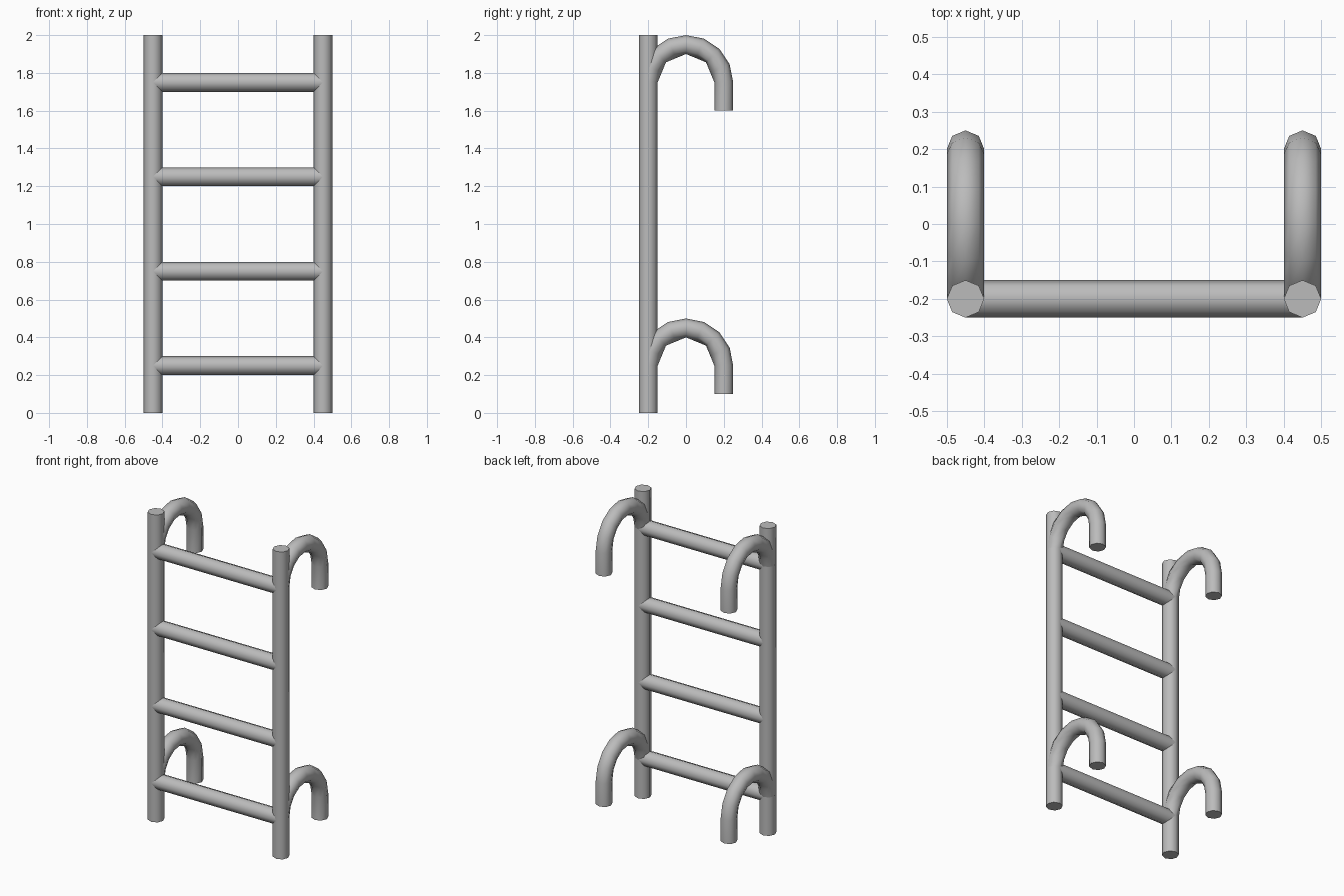
import bpy
import bmesh
from math import radians, sin, cos, pi
from mathutils import Vector

cube = bpy.data.objects.get("Cube")
if cube:
    bpy.data.objects.remove(cube, do_unlink=True)

SIDES = 8
TUBE = 0.05        # tube radius
RAIL_X = 0.45
RAIL_Y = -0.2
BEND = 0.2         # hook bend radius
ARC_STEPS = 8

metal = bpy.data.materials.new("grey_metal")
metal.use_nodes = True
metal.diffuse_color = (0.5, 0.5, 0.5, 1)
metal.node_tree.nodes["Principled BSDF"].inputs["Base Color"].default_value = metal.diffuse_color


def tube(name, rings):
    """Skin a list of eight-point rings and cap both ends."""
    bm = bmesh.new()
    loops = [[bm.verts.new(p) for p in ring] for ring in rings]
    for a, b in zip(loops, loops[1:]):
        for i in range(SIDES):
            j = (i + 1) % SIDES
            bm.faces.new((a[i], a[j], b[j], b[i]))
    bm.faces.new(loops[0])
    bm.faces.new(loops[-1])
    bmesh.ops.recalc_face_normals(bm, faces=bm.faces)
    mesh = bpy.data.meshes.new(name)
    bm.to_mesh(mesh)
    bm.free()
    mesh.materials.append(metal)
    obj = bpy.data.objects.new(name, mesh)
    bpy.context.collection.objects.link(obj)
    bpy.ops.object.select_all(action='DESELECT')
    obj.select_set(True)
    bpy.context.view_layer.objects.active = obj
    bpy.ops.object.shade_smooth_by_angle(angle=radians(60))


def ring(centre, u, v):
    """Octagon around a centre, spanned by two directions."""
    angles = [2 * pi * i / SIDES for i in range(SIDES)]
    return [Vector(centre) + TUBE * (cos(a) * Vector(u) + sin(a) * Vector(v)) for a in angles]


def hook(name, x, z):
    rings = []
    for k in range(ARC_STEPS + 1):
        t = pi - pi * k / ARC_STEPS
        out = Vector((0, cos(t), sin(t)))
        pivot = Vector((x, 0, z))
        points = ring(pivot + BEND * out, out, (1, 0, 0))
        # The inside of the bend has half as many facets
        if k % 2:
            points[SIDES // 2] = pivot + out * (BEND - TUBE) * cos(pi / ARC_STEPS)
        rings.append(points)
    # Straight end hanging down
    rings.append(ring((x, BEND, z - 0.15), (0, 1, 0), (1, 0, 0)))
    tube(name, rings)


# Side rails with a lower and an upper hook each
for side, x in (("left", RAIL_X), ("right", -RAIL_X)):
    tube(side + "_rail", [ring((x, RAIL_Y, z), (1, 0, 0), (0, 1, 0)) for z in (0, 2)])
    hook(side + "_lower_hook", x, 0.25)
    hook(side + "_upper_hook", x, 1.75)

# Rungs
for n in range(4):
    z = 0.25 + 0.5 * n
    tube(f"rung_{n + 1}", [ring((x, RAIL_Y, z), (0, 1, 0), (0, 0, 1)) for x in (-RAIL_X, RAIL_X)])
